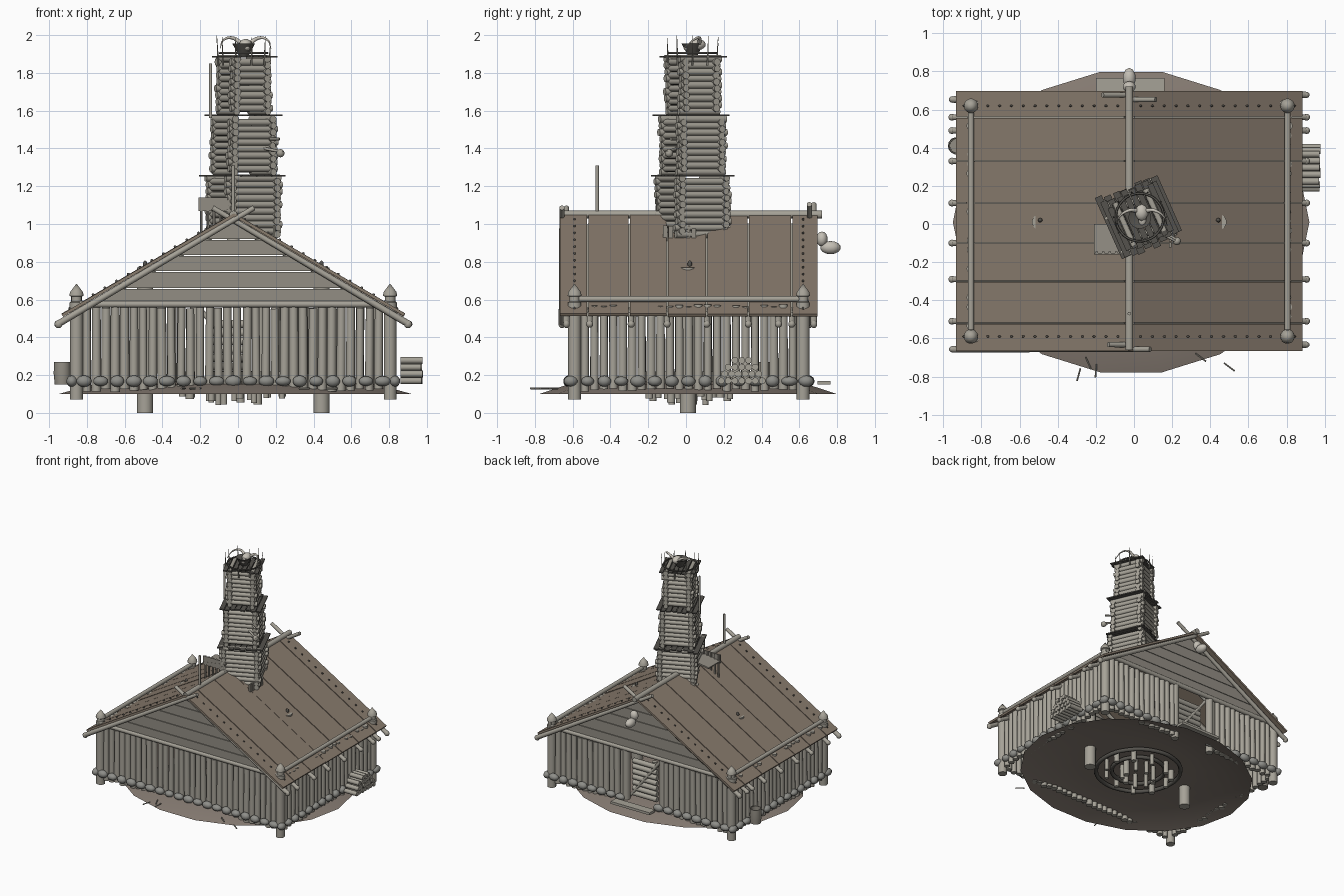
import bpy, bmesh, math, random
from mathutils import Matrix, Vector

random.seed(4)
if "Cube" in bpy.data.objects:
    bpy.data.objects.remove(bpy.data.objects["Cube"])
jit = random.uniform


def material(name, rgb):
    m = bpy.data.materials.new(name)
    m.use_nodes = True
    m.diffuse_color = (*rgb, 1)
    m.node_tree.nodes["Principled BSDF"].inputs["Base Color"].default_value = (*rgb, 1)
    return m


WOOD = material("weathered_wood", (0.38, 0.36, 0.31))
PLANK = material("gable_wood", (0.29, 0.27, 0.23))
ROOF = material("roof_wood", (0.25, 0.2, 0.155))
EARTH = material("earth", (0.24, 0.2, 0.17))
STONE = material("stone", (0.27, 0.27, 0.25))
BONE = material("bone", (0.55, 0.52, 0.46))
DARK = material("charred_wood", (0.09, 0.085, 0.075))


def finish(bm, name, mat):
    bmesh.ops.recalc_face_normals(bm, faces=bm.faces)
    mesh = bpy.data.meshes.new(name)
    bm.to_mesh(mesh)
    bm.free()
    mesh.materials.append(mat)
    ob = bpy.data.objects.new(name, mesh)
    bpy.context.collection.objects.link(ob)
    bpy.ops.object.select_all(action="DESELECT")
    ob.select_set(True)
    bpy.context.view_layer.objects.active = ob
    bpy.ops.object.shade_smooth_by_angle(angle=math.radians(50))
    return ob


def log(bm, a, b, r, r2=None, sides=10):
    a, b = Vector(a), Vector(b)
    d = b - a
    mat = Matrix.Translation((a + b) / 2) @ d.to_track_quat("Z", "Y").to_matrix().to_4x4()
    bmesh.ops.create_cone(bm, cap_ends=True, segments=sides, radius1=r,
                          radius2=r if r2 is None else r2, depth=d.length, matrix=mat)


def blob(bm, pos, size):
    mat = Matrix.Translation(pos) @ Matrix.Diagonal((*size, 1))
    bmesh.ops.create_uvsphere(bm, u_segments=10, v_segments=7, radius=1, matrix=mat)


def slab(bm, pos, size, rot=Matrix()):
    mat = Matrix.Translation(pos) @ rot @ Matrix.Diagonal((*size, 1))
    bmesh.ops.create_cube(bm, size=1, matrix=mat)


def lathe(name, profile, mat, pos, scale=(1, 1, 1), steps=14):
    bm = bmesh.new()
    vs = [bm.verts.new((r, 0, z)) for r, z in profile]
    es = [bm.edges.new(p) for p in zip(vs, vs[1:])]
    bmesh.ops.spin(bm, geom=vs + es, cent=(0, 0, 0), axis=(0, 0, 1), angle=math.tau, steps=steps)
    bmesh.ops.remove_doubles(bm, verts=bm.verts, dist=1e-4)
    ob = finish(bm, name, mat)
    ob.location, ob.scale = pos, scale
    return ob


def tube(name, points, radius, mat, tip=1.0, cyclic=False):
    cu = bpy.data.curves.new(name, "CURVE")
    cu.dimensions, cu.bevel_depth, cu.bevel_resolution = "3D", radius, 2
    cu.resolution_u, cu.use_fill_caps = 6, True
    sp = cu.splines.new("BEZIER")
    sp.bezier_points.add(len(points) - 1)
    sp.use_cyclic_u = cyclic
    for i, (p, co) in enumerate(zip(sp.bezier_points, points)):
        p.co, p.handle_left_type, p.handle_right_type = co, "AUTO", "AUTO"
        p.radius = 1 + (tip - 1) * i / (len(points) - 1)
    cu.materials.append(mat)
    bpy.context.collection.objects.link(bpy.data.objects.new(name, cu))


CX, SLOPE = -0.025, 0.585
FRONT, BACK, HALF = -0.59, 0.62, 0.83
roof_z = lambda dx: 1.06 - SLOPE * abs(dx)

# Earth mound
lathe("earth_mound", [(1, .1), (.8, .152), (.5, .165), (0, .165)], EARTH,
      (-0.015, 0.01, 0), (.935, .8, 1), steps=18)

# Palisade walls, leaving the doorway open at the back
bm = bmesh.new()
def upright(x, y):
    r = jit(.021, .026)
    log(bm, (x, y, jit(.11, .13)), (x + jit(-.004, .004), y, jit(.55, .575)), r, r * .93)
for i in range(32):
    x = CX - HALF + .055 + i * .0498
    upright(x, FRONT)
    if not -0.23 < x < 0.12:
        upright(x, BACK)
for i in range(23):
    for s in (-1, 1):
        upright(CX + s * HALF, FRONT + .055 + i * .05)
for x in (-.225, .115):
    log(bm, (x, BACK, .1), (x, BACK, .58), .03)
finish(bm, "wall_logs", WOOD)

# Corner posts with pointed caps
bm = bmesh.new()
for s in (-1, 1):
    for y in (FRONT, BACK):
        x = CX + s * HALF
        log(bm, (x, y, .07), (x, y, .58), .034, sides=14)
        lathe("corner_cap", [(0, .56), (.036, .56), (.036, .585), (.028, .59), (.028, .615),
                             (.038, .62), (.034, .64), (0, .685)], WOOD, (x, y, 0))
# Wall plates, eave logs and ridge
for s in (-1, 1):
    log(bm, (CX + s * .83, -.6, .603), (CX + s * .83, .65, .603), .016)
for y in (FRONT - .015, BACK + .015):
    log(bm, (CX - HALF, y, .575), (CX + HALF, y, .575), .018)
log(bm, (CX, -.66, 1.05), (CX, .72, 1.05), .021)
log(bm, (CX, -.47, 1.05), (CX, -.47, 1.31), .009)
finish(bm, "posts_and_beams", WOOD)

# Base stones
bm = bmesh.new()
for i in range(19):
    for y in (FRONT - .03, BACK + .03):
        x = CX - .79 + i * .0878
        if y < 0 or not -.2 < x < .1:
            blob(bm, (x, y, .168), (jit(.036, .045), .03, jit(.025, .031)))
for i in range(15):
    for s in (-1, 1):
        blob(bm, (CX + s * (HALF + .025), FRONT - .02 + i * .089, .168),
             (.03, jit(.034, .044), jit(.024, .031)))
finish(bm, "base_stones", STONE)

# Plank gables
bm = bmesh.new()
levels = [.57, .66, .75, .835, .92, 1.015]
half_at = lambda z: max((1.025 - z) / SLOPE, .01)
for y in (FRONT - .02, BACK):
    for z0, z1 in zip(levels, levels[1:]):
        z1 -= .004
        corners = [(-half_at(z0), z0), (half_at(z0), z0), (half_at(z1), z1), (-half_at(z1), z1)]
        face = bm.faces.new([bm.verts.new((CX + x, y, z)) for x, z in corners])
        ext = bmesh.ops.extrude_face_region(bm, geom=[face])["geom"]
        bmesh.ops.translate(bm, vec=(0, .02, 0),
                            verts=[v for v in ext if isinstance(v, bmesh.types.BMVert)])
finish(bm, "gable_planks", PLANK)

# Roof planks, with rows of pegs near the ends
bm, pegs = bmesh.new(), bmesh.new()
seams = [-.67, -.52, -.3, -.1, .11, .33, .56, .7]
for s in (-1, 1):
    turn = Matrix.Rotation(s * math.atan(SLOPE), 4, "Y")
    for a, b in zip(seams, seams[1:]):
        slab(bm, (CX + s * .452, (a + b) / 2, roof_z(.452) - .012 + jit(-.003, .003)),
             (1.05, b - a - .007, .016), turn)
    for i in range(14):
        dx = .06 + i * .062
        for y in (FRONT, BACK):
            blob(pegs, (CX + s * dx, y, roof_z(dx)), (.008, .006, .007))
    blob(pegs, (CX + s * .467, .02, roof_z(.467)), (.012, .012, .02))
finish(bm, "roof_planks", ROOF)
finish(pegs, "roof_pegs", DARK)

# Rafters with exposed tails, and crossed barge logs at both ends
bm = bmesh.new()
for s in (-1, 1):
    for y in (-.51, -.29, -.1, .11, .33, .49, .56):
        log(bm, (CX + s * .02, y, .99), (CX + s * .93, y, .47), .016)
        blob(bm, (CX + s * .93, y, .47), (.019, .019, .019))
    for y, over in ((-.645, .11), (.665, .14)):
        y += s * .012
        log(bm, (CX - s * over, y, 1.02 + over * .6), (CX + s * .92, y, .475), .014, .018)
        blob(bm, (CX + s * .925, y, .47), (.022, .018, .022))
finish(bm, "rafters", WOOD)

# Back door and step
bm = bmesh.new()
for i in range(7):
    log(bm, (-.15, BACK - .03, .2 + i * .045), (.07, BACK - .03, .2 + i * .045), .021)
log(bm, (.09, BACK - .02, .18), (-.2, BACK - .02, .55), .012)
slab(bm, (-.02, .73, .16), (.36, .07, .02))
finish(bm, "back_door_and_step", WOOD)

# Skull on the back gable
bm = bmesh.new()
blob(bm, (CX, .72, .92), (.035, .03, .04))
blob(bm, (CX, .765, .875), (.035, .055, .035))
finish(bm, "gable_skull", BONE)

# Log tower in three narrowing tiers
T = Matrix.Translation((.03, .035, 0)) @ Matrix.Rotation(math.radians(24), 4, "Z")
bm, deck = bmesh.new(), bmesh.new()
for h, z0, z1 in ((.127, .93, 1.25), (.11, 1.26, 1.57), (.088, 1.58, 1.88)):
    for i in range(int((z1 - z0) / .0175)):
        z = z0 + .015 + i * .0175
        for s in (-1, 1):
            e0, e1 = h + jit(.022, .038), h + jit(.022, .038)
            a, b = ((-e0, s * h, z), (e1, s * h, z)) if i % 2 else ((s * h, -e0, z), (s * h, e1, z))
            log(bm, T @ Vector(a), T @ Vector(b), jit(.017, .02))
    n = 8
    for k in range(n):
        w = 2 * (h + .05) / n
        x = -h - .05 + (k + .5) * w
        slab(deck, T @ Vector((x, jit(-.015, .015), z1 + .006)), (w * .88, 2 * h + jit(.06, .1), .009),
             Matrix.Rotation(math.radians(24), 4, "Z"))
log(bm, (-.145, .03, 1.56), (-.145, .03, 1.85), .009)
log(bm, (.14, -.05, 1.4), (.24, -.1, 1.38), .008)
blob(bm, (.225, -.09, 1.375), (.022, .022, .022))
log(bm, (.17, -.05, 1.45), (.22, -.08, 1.45), .007)
finish(bm, "tower_logs", WOOD)
finish(deck, "tower_decks", DARK)

# Tower crown: hoop, stakes, fire bowl and horned skull
top = Vector((.03, .035, 0))
ring = [Vector((math.cos(a), math.sin(a), 0)) for a in (math.tau * k / 10 for k in range(10))]
tube("crown_hoop", [top + p * .125 + Vector((0, 0, 1.905)) for p in ring], .006, DARK, cyclic=True)
bm = bmesh.new()
for p in ring:
    log(bm, top + p * .135 + Vector((0, 0, 1.84)), top + p * .142 + Vector((0, 0, jit(1.95, 2))), .006, .001, 6)
finish(bm, "crown_stakes", WOOD)
lathe("fire_bowl", [(0, 1.89), (.025, 1.89), (.06, 1.955), (.052, 1.955), (0, 1.91)], DARK, top)
bm = bmesh.new()
blob(bm, (.04, .06, 1.95), (.035, .045, .03))
blob(bm, (.045, .02, 1.935), (.022, .035, .02))
finish(bm, "crown_skull", BONE)
for s in (-1, 1):
    tube("crown_horn", [(.04 + s * x, y, z) for x, y, z in
         ((.02, .07, 1.955), (.07, .07, 1.985), (.115, .04, 1.975), (.135, -.01, 1.93))], .012, BONE, tip=.15)

# Small lean-to beside the tower
bm = bmesh.new()
slab(bm, (-.11, -.08, 1.1), (.2, .16, .012), Matrix.Rotation(-.15, 4, "Y"))
for k in range(6):
    x = -.195 + k * .034
    log(bm, (x, -.15, roof_z(x - CX) - .02), (x, -.15, 1.14), .008, sides=6)
slab(bm, (-.115, -.155, 1.105), (.19, .008, .07))
# Ragged boards where the tower meets the far slope
for k in range(6):
    y = -.11 + k * .03
    slab(bm, (.19, y, .95), (.012, .024, jit(.05, .1)))
finish(bm, "lean_to_boards", PLANK)

# Stacked firewood
bm = bmesh.new()
for row, n in enumerate((7, 6, 5, 3)):
    for k in range(n):
        y, z = .295 + (k - (n - 1) / 2) * .036, .17 + row * .036
        log(bm, (.86, y, z), (.975 + jit(-.006, .004), y, z), .018)
finish(bm, "firewood", WOOD)

# Bucket
lathe("bucket", [(0, .15), (.04, .15), (.046, .21), (.043, .27), (.037, .27), (.036, .17), (0, .17)],
      PLANK, (-.93, .41, 0))

# Inner pillars and stools round the hearth
bm = bmesh.new()
for s in (-1, 1):
    log(bm, (CX + s * .467, .01, 0), (CX + s * .467, .01, .77), .043, sides=14)
for radius, n, low in ((.13, 9, .05), (.27, 11, .07)):
    for k in range(n):
        a = math.tau * k / n + radius
        x, y = CX + radius * math.cos(a), .02 + radius * .8 * math.sin(a)
        log(bm, (x, y, low + jit(-.01, .02)), (x, y, .22), jit(.014, .024))
finish(bm, "pillars_and_stools", WOOD)
for r in (.2, .32):
    tube("hearth_ring", [Vector((CX, .02, .14)) + p * r for p in ring], .016, DARK, cyclic=True)

# Loose sticks on the ground
bm = bmesh.new()
for x, y, a in ((-.29, -.79, 1.3), (-.24, -.73, 2), (-.2, -.77, 1.5), (.35, -.7, 2.5), (.5, -.75, 2.5)):
    d = Vector((math.cos(a), math.sin(a), 0)) * .035
    p = Vector((x, y, .13))
    log(bm, p - d, p + d, .005, sides=6)
finish(bm, "loose_sticks", WOOD)
